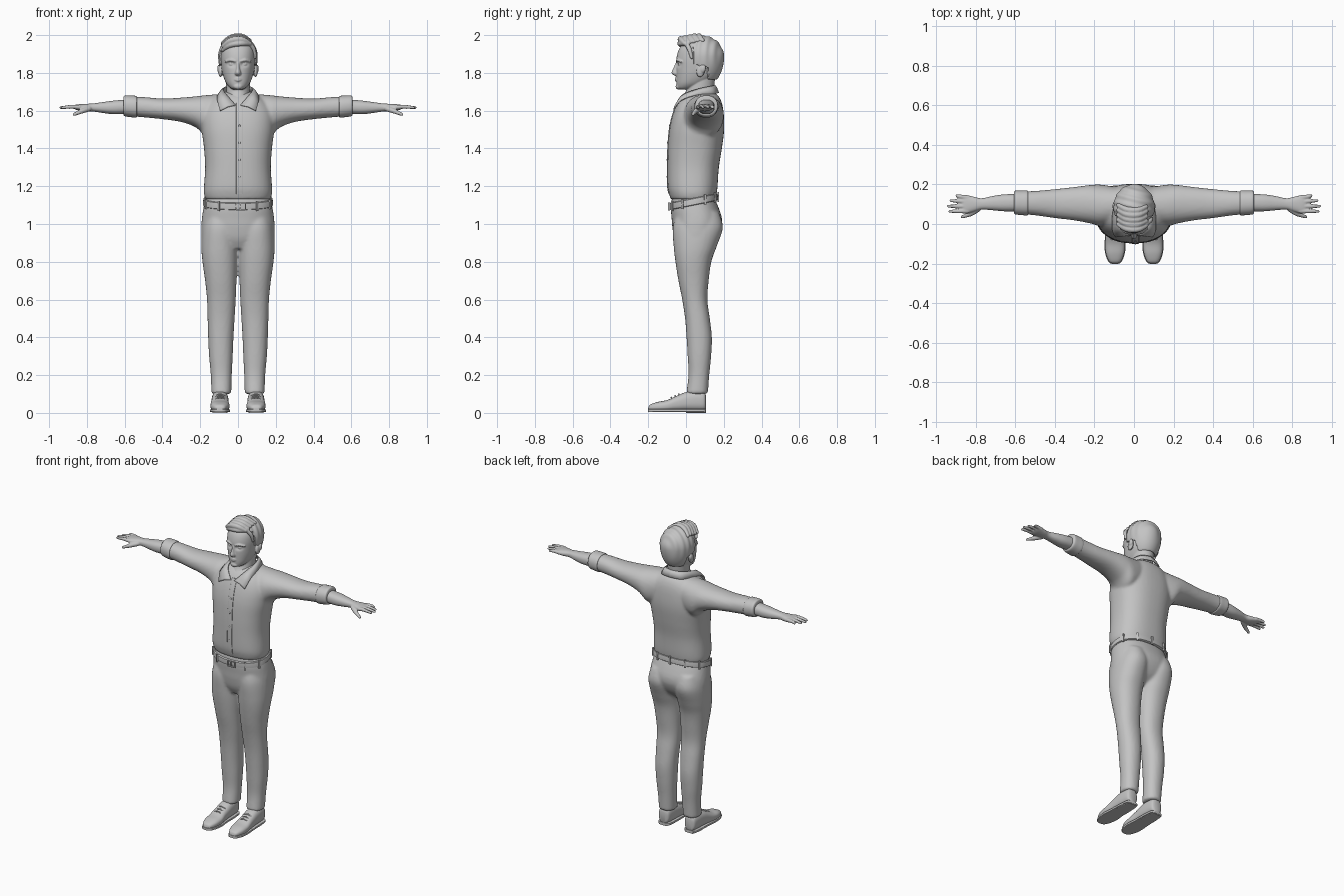
import bpy, bmesh, math
from mathutils import Vector, Matrix

if "Cube" in bpy.data.objects:
    bpy.data.objects.remove(bpy.data.objects["Cube"], do_unlink=True)

grey = bpy.data.materials.new("plain_grey")
grey.use_nodes = True
grey.diffuse_color = (0.55, 0.55, 0.55, 1)
grey.node_tree.nodes["Principled BSDF"].inputs["Base Color"].default_value = grey.diffuse_color
made = []
BOTH = (1, -1)


def finish(name, bm, voxel=0, smooth=0, thickness=0):
    """Turn a bmesh into an object, optionally fused into one skin."""
    bmesh.ops.recalc_face_normals(bm, faces=bm.faces)
    mesh = bpy.data.meshes.new(name)
    bm.to_mesh(mesh)
    bm.free()
    mesh.materials.append(grey)
    ob = bpy.data.objects.new(name, mesh)
    bpy.context.collection.objects.link(ob)
    if thickness:
        ob.modifiers.new("thickness", "SOLIDIFY").thickness = thickness
    if voxel:
        fuse = ob.modifiers.new("fuse", "REMESH")
        fuse.mode, fuse.voxel_size, fuse.use_smooth_shade = "VOXEL", voxel, True
    if smooth:
        soft = ob.modifiers.new("soften", "SMOOTH")
        soft.factor, soft.iterations = 0.5, smooth
    made.append(ob)
    return ob


def spline(rows, steps):
    """Smooth curve through the given rows of numbers."""
    pts = [Vector(r) for r in rows]
    out = []
    for i in range(len(pts) - 1):
        a, b, c, d = pts[max(i - 1, 0)], pts[i], pts[i + 1], pts[min(i + 2, len(pts) - 1)]
        for k in range(steps):
            t = k / steps
            out.append(b + (c - a) * (t / 2) + (a * 2 - b * 5 + c * 4 - d) * (t * t / 2)
                       + (b * 3 - a - c * 3 + d) * (t ** 3 / 2))
    return out + [pts[-1]]


def skin(bm, rings):
    """Closed surface through rings of points."""
    rings = [[bm.verts.new(p) for p in ring] for ring in rings]
    n = len(rings[0])
    for low, high in zip(rings, rings[1:]):
        for j in range(n):
            bm.faces.new((low[j], low[(j + 1) % n], high[(j + 1) % n], high[j]))
    bm.faces.new(rings[0])
    bm.faces.new(rings[-1])


def loft(bm, axis, rows, power=2.0, sides=(1,), warp=None, seg=48, steps=5):
    """Rows are (position, low, high, low, high) along an axis."""
    def bend(v):
        return math.copysign(abs(v) ** (2 / power), v)
    for s in sides:
        rings = []
        for t, a0, a1, b0, b1 in spline(rows, steps):
            ring = []
            for j in range(seg):
                u = math.tau * j / seg
                a = (a0 + a1) / 2 + (a1 - a0) / 2 * bend(math.cos(u))
                b = (b0 + b1) / 2 + (b1 - b0) / 2 * bend(math.sin(u))
                p = Vector({"x": (t, a, b), "y": (a, t, b), "z": (a, b, t)}[axis])
                p = warp(p) if warp else p
                ring.append((p.x * s, p.y, p.z))
            rings.append(ring)
        skin(bm, rings)


def even(rows):
    """Rows of (height, half width, front, back), equal on both sides."""
    return [(z, -w, w, f, b) for z, w, f, b in rows]


def tube(bm, rows, sides=(1,), seg=12):
    """Round-ended tube through (x, y, z, radius) rows."""
    pts = spline(rows, 4)
    start, end = (pts[1] - pts[0]).xyz.normalized(), (pts[-1] - pts[-2]).xyz.normalized()
    caps = [(math.sin(k), math.cos(k)) for k in (0.5, 1, 1.5)]
    head = [(pts[0].xyz - start * pts[0].w * s, pts[0].w * c, start) for s, c in reversed(caps)]
    tail = [(pts[-1].xyz + end * pts[-1].w * s, pts[-1].w * c, end) for s, c in caps]
    body = []
    for i, p in enumerate(pts):
        d = pts[min(i + 1, len(pts) - 1)].xyz - pts[max(i - 1, 0)].xyz
        body.append((p.xyz, p.w, d))
    for side in sides:
        rings = []
        for c, r, d in head + body + tail:
            q = d.to_track_quat("Z", "Y")
            ring = [c + q @ Vector((r * math.cos(math.tau * j / seg), r * math.sin(math.tau * j / seg), 0))
                    for j in range(seg)]
            rings.append([(p.x * side, p.y, p.z) for p in ring])
        skin(bm, rings)


def ball(bm, centre, size, sides=(1,), tilt=0, u=24, v=16):
    for s in sides:
        c = Vector(centre)
        c.x *= s
        m = Matrix.Translation(c) @ Matrix.Rotation(tilt, 4, "X") @ Matrix.Diagonal((*size, 1))
        bmesh.ops.create_uvsphere(bm, u_segments=u, v_segments=v, radius=1, matrix=m)


def box(bm, centre, size, turn=0):
    m = Matrix.Translation(centre) @ Matrix.Rotation(turn, 4, "Z") @ Matrix.Diagonal((*size, 1))
    bmesh.ops.create_cube(bm, size=1, matrix=m)


# Shirt: torso and sleeves fused together
torso = [(1.13, .172, -.08, .155), (1.16, .18, -.09, .162), (1.2, .18, -.097, .167),
         (1.3, .174, -.098, .174), (1.4, .18, -.096, .19), (1.5, .192, -.088, .202),
         (1.58, .19, -.07, .2), (1.64, .16, -.045, .19), (1.68, .11, -.01, .17), (1.7, .07, .03, .14)]
bm = bmesh.new()
loft(bm, "z", even(torso), 2.4)
loft(bm, "x", [(.06, .02, .18, 1.5, 1.69), (.16, -.01, .198, 1.46, 1.683), (.22, .003, .197, 1.51, 1.676),
               (.3, .018, .187, 1.54, 1.669), (.4, .03, .176, 1.555, 1.664), (.5, .044, .167, 1.565, 1.672),
               (.58, .05, .165, 1.572, 1.674)], 2.2, BOTH)
finish("shirt", bm, .009, 5)

# Rolled cuffs with a stitched band
bm = bmesh.new()
loft(bm, "x", [(.535, .05, .163, 1.57, 1.67), (.54, .044, .169, 1.563, 1.678), (.57, .045, .169, 1.566, 1.68),
               (.6, .049, .168, 1.571, 1.68), (.607, .056, .16, 1.58, 1.67)], 2.2, BOTH)
finish("sleeve_cuffs", bm)

# Button placket down the front
bm = bmesh.new()
loft(bm, "z", [(z, -.01, .025, f - .003, f + .02) for z, w, f, b in torso[1:8]], 8, seg=24)
for z in (1.25, 1.34, 1.43, 1.52):
    ball(bm, (.008, -.098 + max(0, z - 1.4) * .1, z), (.006, .005, .006), u=12, v=8)
finish("shirt_placket", bm)

# Folded collar with pointed tips
top = [(0, .155, 1.735), (.06, .13, 1.73), (.08, .06, 1.715), (.06, -.02, 1.685), (.012, -.058, 1.63)]
low = [(0, .175, 1.695), (.075, .15, 1.69), (.108, .06, 1.685), (.11, -.03, 1.655), (.095, -.068, 1.6)]
bm = bmesh.new()
edges = []
for edge, out in ((top, 0), (None, .006), (low, 0)):
    pts = spline(edge or [(Vector(a) + Vector(b)) / 2 + Vector((0, 0, out)) for a, b in zip(top, low)], 5)
    pts = [Vector((-p.x, p.y, p.z)) for p in pts[:0:-1]] + pts
    edges.append([bm.verts.new(p) for p in pts])
for a, b in zip(edges, edges[1:]):
    for j in range(len(a) - 1):
        bm.faces.new((a[j], a[j + 1], b[j + 1], b[j]))
finish("shirt_collar", bm, thickness=.006)

# Trousers: hips and legs fused together
bm = bmesh.new()
loft(bm, "z", even([(1.14, .172, -.075, .15), (1.08, .184, -.08, .175), (1.03, .191, -.076, .19),
                    (.98, .194, -.072, .186), (.92, .188, -.06, .155), (.87, .14, -.035, .1)]), 2.3)
loft(bm, "z", [(1.06, .02, .17, -.05, .175), (.98, 0, .19, -.07, .195), (.88, 0, .194, -.065, .162),
               (.8, .003, .188, -.056, .134), (.7, .008, .174, -.04, .12), (.6, .012, .164, -.02, .113),
               (.5, .018, .161, -.005, .126), (.4, .024, .158, .003, .137), (.3, .028, .153, .009, .133),
               (.2, .033, .144, .013, .123), (.1, .036, .141, .001, .116)], 2.2, BOTH)
finish("trousers", bm, .009, 4)


# Belt sloping up to the back, with buckle and loops
def slope(p):
    return Vector((p.x, p.y, p.z + (p.y - .04) * .2))


bm = bmesh.new()
loft(bm, "z", even([(1.1, .176, -.076, .158), (1.102, .186, -.086, .17),
                    (1.134, .183, -.087, .167), (1.136, .174, -.077, .155)]), 2.3, warp=slope, steps=2)
finish("belt", bm)
bm = bmesh.new()
for dz in BOTH:
    box(bm, (.015, -.09, 1.093 + dz * .018), (.05, .01, .006))
for dx in (-.01, .012, .04):
    box(bm, (dx, -.09, 1.093), (.006, .01, .04))
finish("belt_buckle", bm)
bm = bmesh.new()
for deg in (25, 60, 90, 120, 155, 205, 240, 300, 335):
    u = math.radians(deg)
    c, s = (math.copysign(abs(f(u)) ** .87, f(u)) for f in (math.cos, math.sin))
    y = .041 + .129 * s
    box(bm, (.186 * c, y, 1.117 + (y - .04) * .2), (.012, .009, .052), math.atan2(c * -.186, s * .13))
finish("belt_loops", bm)

# Shoes: uppers, soles, heels and laces
upper = [(-.2, .085, .107, .016, .026), (-.19, .067, .125, .01, .043), (-.15, .05, .142, .006, .058),
         (-.1, .045, .146, .006, .068), (-.05, .05, .142, .008, .09), (0, .05, .14, .01, .11),
         (.05, .052, .138, .01, .118), (.095, .058, .132, .012, .11), (.106, .075, .115, .02, .09)]
bm = bmesh.new()
loft(bm, "y", upper, 2.5, BOTH)
finish("shoe_uppers", bm)
bm = bmesh.new()
loft(bm, "y", [(y * 1.01, a - .003, b + .003, .004, .02) for y, a, b, c, d in upper], 7, BOTH)
loft(bm, "y", [(.0, .056, .136, 0, .02), (.05, .054, .138, 0, .02), (.105, .066, .126, 0, .02)], 7, BOTH)
finish("shoe_soles", bm)
bm = bmesh.new()
for y, z in ((-.075, .082), (-.055, .09), (-.035, .099)):
    tube(bm, [(.07, y, z - .009, .003), (.095, y - .003, z, .004), (.12, y, z - .009, .003)], BOTH)
finish("shoe_laces", bm)

# Forearms and hands
bm = bmesh.new()
loft(bm, "x", [(.55, .065, .152, 1.585, 1.662), (.65, .064, .15, 1.581, 1.654), (.71, .069, .142, 1.587, 1.646),
               (.77, .073, .13, 1.596, 1.638), (.81, .062, .138, 1.597, 1.636), (.85, .053, .146, 1.603, 1.633),
               (.87, .057, .143, 1.61, 1.628)], 2.3, BOTH)
for base, tip, reach in ((.065, .064, .93), (.089, .09, .938), (.112, .118, .925), (.134, .143, .895)):
    tube(bm, [(.84, base, 1.619, .012), (.88, (base + tip) / 2, 1.621, .0105),
              (reach, tip, 1.616, .0075)], BOTH)
tube(bm, [(.79, .075, 1.61, .015), (.825, .052, 1.598, .013), (.868, .036, 1.58, .008)], BOTH)
finish("hands", bm, .004, 2)


# Head: skull, neck, ears and facial features fused together
def face(p):
    if p.y < .03:
        dent = ((abs(p.x) - .033) / .02) ** 2 + ((p.z - 1.845) / .012) ** 2
        p.y += .013 * math.exp(-dent)
    return p


bm = bmesh.new()
loft(bm, "z", even([(1.713, .025, -.035, .03), (1.722, .042, -.046, .06), (1.745, .062, -.05, .11),
                    (1.78, .077, -.051, .155), (1.82, .086, -.051, .178), (1.88, .091, -.05, .185),
                    (1.93, .086, -.034, .175), (1.965, .065, .0, .15), (1.985, .03, .04, .11)]),
     2.2, warp=face, seg=80, steps=8)
loft(bm, "z", even([(1.6, .06, -.035, .14), (1.65, .064, -.033, .142), (1.7, .062, -.002, .146),
                    (1.78, .064, .01, .155)]))
loft(bm, "z", even([(1.784, .01, -.058, 0), (1.791, .019, -.07, 0), (1.803, .018, -.077, 0),
                    (1.825, .012, -.067, 0), (1.855, .01, -.054, 0)]), seg=20)
tube(bm, [(.014, -.048, 1.862, .006), (.04, -.043, 1.868, .007), (.065, -.024, 1.86, .006)], BOTH)
ball(bm, (.033, -.027, 1.845), (.016, .014, .01), BOTH)
ball(bm, (0, -.04, 1.728), (.024, .015, .016))
for z, r in ((1.771, .006), (1.761, .007)):
    tube(bm, [(-.024, -.042, 1.766, .004), (0, -.052, z, r), (.024, -.042, 1.766, .004)])
ball(bm, (.093, .078, 1.812), (.011, .022, .035), BOTH, -.2)
ball(bm, (.1, .09, 1.822), (.01, .015, .022), BOTH, -.2)
finish("head", bm, .0035, 2)


# Hair cap: tucked inside the skull over the face and below the nape
def ramp(v, a, b):
    t = min(max((v - a) / (b - a), 0), 1)
    return t * t * (3 - 2 * t)


bm = bmesh.new()
ball(bm, (0, 0, 0), (1, 1, 1), u=96, v=64)
for v in bm.verts:
    d = Vector((v.co.x * .104, v.co.y * .116, v.co.z * (.112 if v.co.z > 0 else .165)))
    p = d + Vector((0, .085, 1.885))
    edge = .03 + .08 * ramp(-p.z, -1.845, -1.825)
    bare = ramp(-p.y, -edge - .01, -edge + .004) * ramp(-p.z, -1.94, -1.925)
    bare = max(bare, ramp(-p.z, -1.765, -1.75))
    ridge = .02 * math.sin(p.y * 160 + p.x * 40) * ramp(p.z, 1.8, 1.93)
    v.co = p + d * (ridge - .28 * bare)
finish("hair", bm)

# Swept fringe locks
bm = bmesh.new()
for k in range(5):
    y, z = -.02 + k * .024, 1.968 + .005 * min(k, 3)
    tube(bm, [(.062, y + .012, z - .012, .011), (.02, y - .006, z + .009, .016),
              (-.035, y - .004, z + .004, .017), (-.078, y + .018, z - .024, .012)])
tube(bm, [(.06, -.005, 1.955, .012), (.015, -.03, 1.956, .015), (-.04, -.022, 1.948, .015),
          (-.082, .012, 1.92, .01)])
tube(bm, [(.06, .0, 1.958, .012), (.083, .018, 1.925, .012), (.09, .03, 1.88, .008)])
finish("hair_fringe", bm, .004, 2)

# Smooth shading that keeps sharp edges
bpy.ops.object.select_all(action="DESELECT")
for ob in made:
    ob.select_set(True)
bpy.context.view_layer.objects.active = made[0]
bpy.ops.object.shade_smooth_by_angle(angle=math.radians(40))
